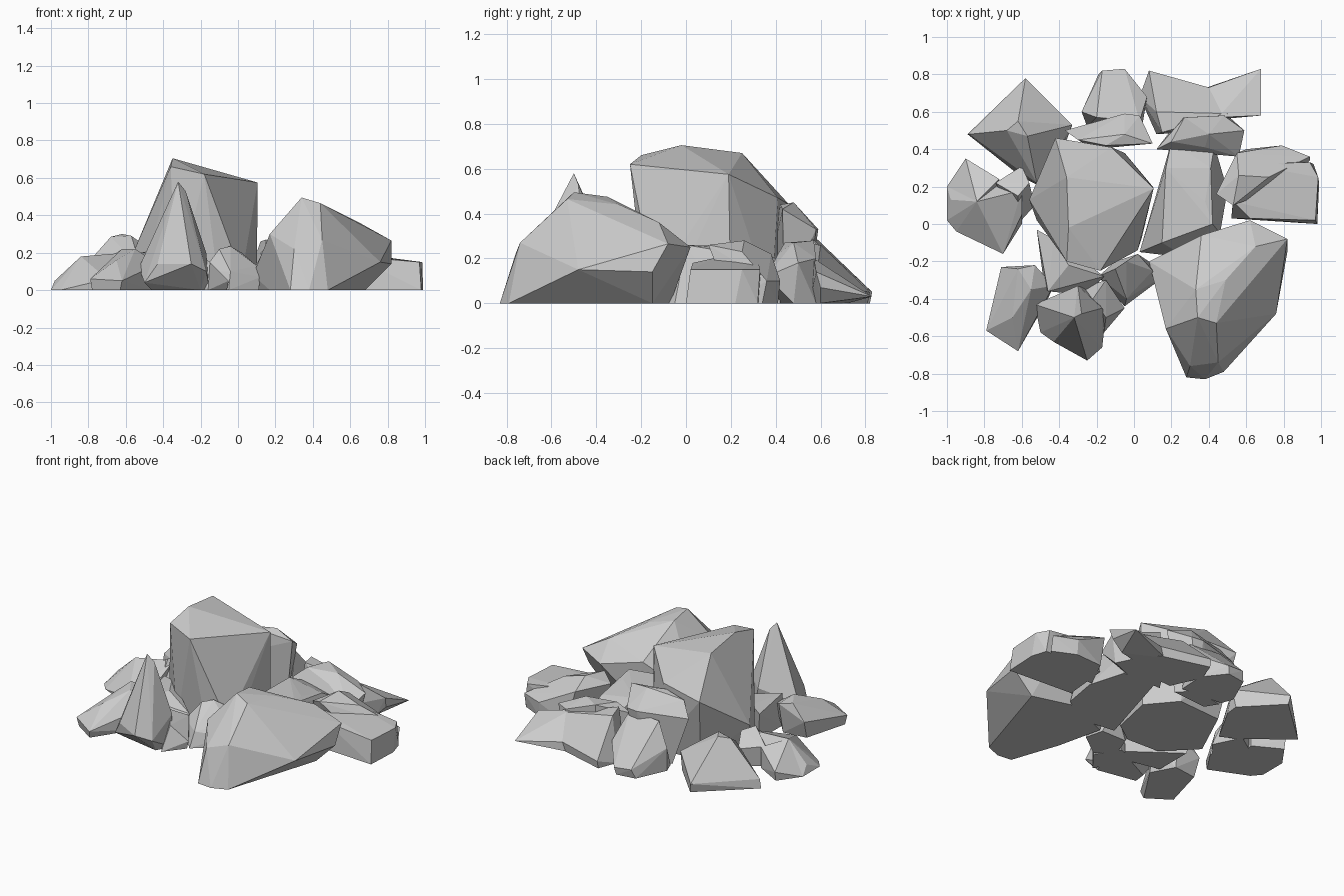
import bpy, bmesh


def rock(name, foot, body):
    """Faceted stone: convex skin around a ground outline and raised corners."""
    bm = bmesh.new()
    for x, y in foot:
        bm.verts.new((x, y, 0))
    for p in body:
        bm.verts.new(p)
    res = bmesh.ops.convex_hull(bm, input=bm.verts[:])
    junk = set(res["geom_interior"]) | set(res["geom_unused"])
    bmesh.ops.delete(bm, geom=[g for g in junk if isinstance(g, bmesh.types.BMVert)], context='VERTS')
    bmesh.ops.dissolve_limit(bm, angle_limit=0.07, verts=bm.verts[:], edges=bm.edges[:])
    bmesh.ops.recalc_face_normals(bm, faces=bm.faces[:])
    me = bpy.data.meshes.new(name)
    bm.to_mesh(me)
    bm.free()
    ob = bpy.data.objects.new(name, me)
    bpy.context.collection.objects.link(ob)
    return ob


# Tall central boulder
rock("main_boulder",
     [(-.52, .02), (-.36, .36), (-.05, .38), (.1, .2), (.04, -.08), (-.1, -.18), (-.33, -.17)],
     [(-.36, -.2, .66), (-.18, -.25, .62), (-.35, -.02, .705), (-.36, .25, .67),
      (.105, .19, .575), (-.12, .41, .47), (-.42, .46, .44), (-.56, .13, .2), (.02, -.14, .08)])

# Big wedge at the front right
rock("front_right_boulder",
     [(.28, -.82), (.38, -.83), (.48, -.79), (.17, -.5), (.1, -.2), (.4, -.07), (.68, -.15)],
     [(.34, -.5, .495), (.44, -.53, .465), (.33, -.35, .475), (.49, -.3, .44), (.65, -.12, .36),
      (.82, -.08, .265), (.82, -.15, .14), (.76, -.48, .15), (.45, -.74, .27), (.3, -.76, .22),
      (.17, -.56, .3), (.62, .02, .25), (.36, -.06, .3), (.08, -.2, .08)])

# Low block between the two big boulders
rock("middle_boulder",
     [(.03, -.15), (.28, -.18), (.46, -.05), (.5, .18), (.43, .42), (.2, .43), (.12, .15)],
     [(.17, .3, .25), (.41, .3, .21), (.2, .44, .18), (.43, .42, .14),
      (.15, -.1, .24), (.42, .0, .26), (.38, .12, .25)])

# Pair of stones on the right
rock("right_block",
     [(.52, .03), (.98, .0), (.99, .22), (.96, .32), (.55, .34)],
     [(.62, .03, .18), (.97, .02, .15), (.985, .25, .15), (.94, .33, .15), (.53, .12, .2), (.6, .32, .2)])
rock("right_back_stone",
     [(.5, .2), (.6, .4), (.79, .41), (.94, .34), (.8, .2)],
     [(.44, .16, .22), (.53, .1, .26), (.56, .26, .28), (.55, .38, .22), (.79, .42, .1),
      (.94, .36, .1), (.72, .25, .23)])

# Leaning slab with a flat fin, and a shard, at the back right
rock("back_right_slab",
     [(.12, .48), (.03, .68), (.08, .81), (.4, .72), (.45, .5)],
     [(.08, .82, .05), (.4, .73, .06), (.5, .59, .18), (.12, .6, .26), (.15, .49, .27)])
rock("back_right_fin",
     [(.35, .55), (.36, .72), (.6, .6)],
     [(.4, .73, .06), (.68, .83, .03), (.68, .58, .14), (.67, .6, .07), (.45, .57, .2)])
rock("back_right_shard",
     [(.15, .42), (.4, .42), (.55, .48), (.5, .58), (.25, .57)],
     [(.2, .44, .27), (.27, .57, .28), (.4, .48, .27), (.38, .41, .22), (.59, .5, .18),
      (.56, .36, .12), (.12, .4, .2), (.48, .58, .2)])

# Stones behind the main boulder
rock("back_stone",
     [(-.25, .52), (-.28, .6), (-.19, .8), (-.06, .82), (.05, .68), (.04, .5)],
     [(-.17, .82, .06), (-.05, .83, .05), (.07, .68, .14), (.03, .55, .3), (-.2, .57, .3), (-.28, .6, .15)])
rock("back_slab",
     [(-.2, .42), (.05, .44), (-.05, .54), (-.25, .5)],
     [(-.37, .5, .33), (-.05, .59, .33), (.03, .58, .33), (.1, .43, .42), (-.15, .42, .44),
      (-.05, .48, .45), (-.3, .45, .42), (-.22, .4, .28)])
rock("back_left_pyramid",
     [(-.89, .48), (-.57, .77), (-.35, .54), (-.36, .45), (-.5, .2), (-.6, .25)],
     [(-.68, .5, .285), (-.62, .55, .3), (-.57, .47, .29), (-.58, .78, .06),
      (-.33, .53, .12), (-.52, .22, .12), (-.88, .48, .06)])

# Broken stone at the left, in overlapping lumps
rock("left_stone",
     [(-1, .02), (-1, .2), (-.85, .25), (-.62, .15), (-.6, .0), (-.7, -.15), (-.95, -.04)],
     [(-.98, .13, .05), (-.84, .12, .18), (-.72, .1, .165), (-.6, .05, .14), (-.7, -.16, .06),
      (-.6, .18, .2)])
rock("left_stone_tip",
     [(-1, .2), (-.9, .34), (-.72, .24), (-.75, .1), (-.95, .1)],
     [(-.9, .35, .06), (-.84, .12, .18), (-.72, .24, .14)])
rock("left_stone_ridge",
     [(-.74, .2), (-.62, .28), (-.53, .1), (-.62, .0)],
     [(-.6, .31, .12), (-.56, .22, .2), (-.74, .22, .14), (-.62, .15, .22)])

# Small leaning stone at the front left
rock("front_left_stone",
     [(-.78, -.56), (-.7, -.27), (-.54, -.25), (-.46, -.4), (-.63, -.66)],
     [(-.71, -.23, .12), (-.62, -.24, .22), (-.53, -.22, .2), (-.55, -.35, .22),
      (-.43, -.33, .14), (-.65, -.5, .16), (-.62, -.68, .05), (-.79, -.57, .06)])

# Pointed spire at the front, on a wider undercut foot
rock("front_spire",
     [(-.45, -.45), (-.46, -.53), (-.2, -.58), (-.15, -.48), (-.25, -.35)],
     [(-.32, -.5, .58), (-.28, -.48, .53), (-.43, -.63, .14), (-.25, -.73, .14), (-.17, -.66, .1),
      (-.17, -.45, .2), (-.53, -.43, .12), (-.3, -.33, .2), (-.5, -.58, .04)])
rock("front_spire_foot",
     [(-.3, -.35), (-.16, -.58), (-.06, -.45), (-.15, -.3)],
     [(-.22, -.4, .2), (-.15, -.3, .14), (-.05, -.45, .05), (-.15, -.5, .15)])

# Rubble filling the gap
rock("rubble_left",
     [(-.48, -.33), (-.48, -.08), (-.36, -.18), (-.18, -.3), (-.25, -.38)],
     [(-.52, -.03, .2), (-.43, -.08, .22), (-.35, -.22, .22), (-.16, -.28, .14), (-.46, -.36, .2)])
rock("rubble_right",
     [(-.15, -.33), (-.1, -.2), (.08, -.2), (.11, -.32), (-.05, -.44)],
     [(-.1, -.24, .22), (-.04, -.2, .235), (.02, -.16, .2), (.1, -.25, .13), (.12, -.3, .07),
      (-.04, -.4, .1), (-.19, -.28, .1)])
